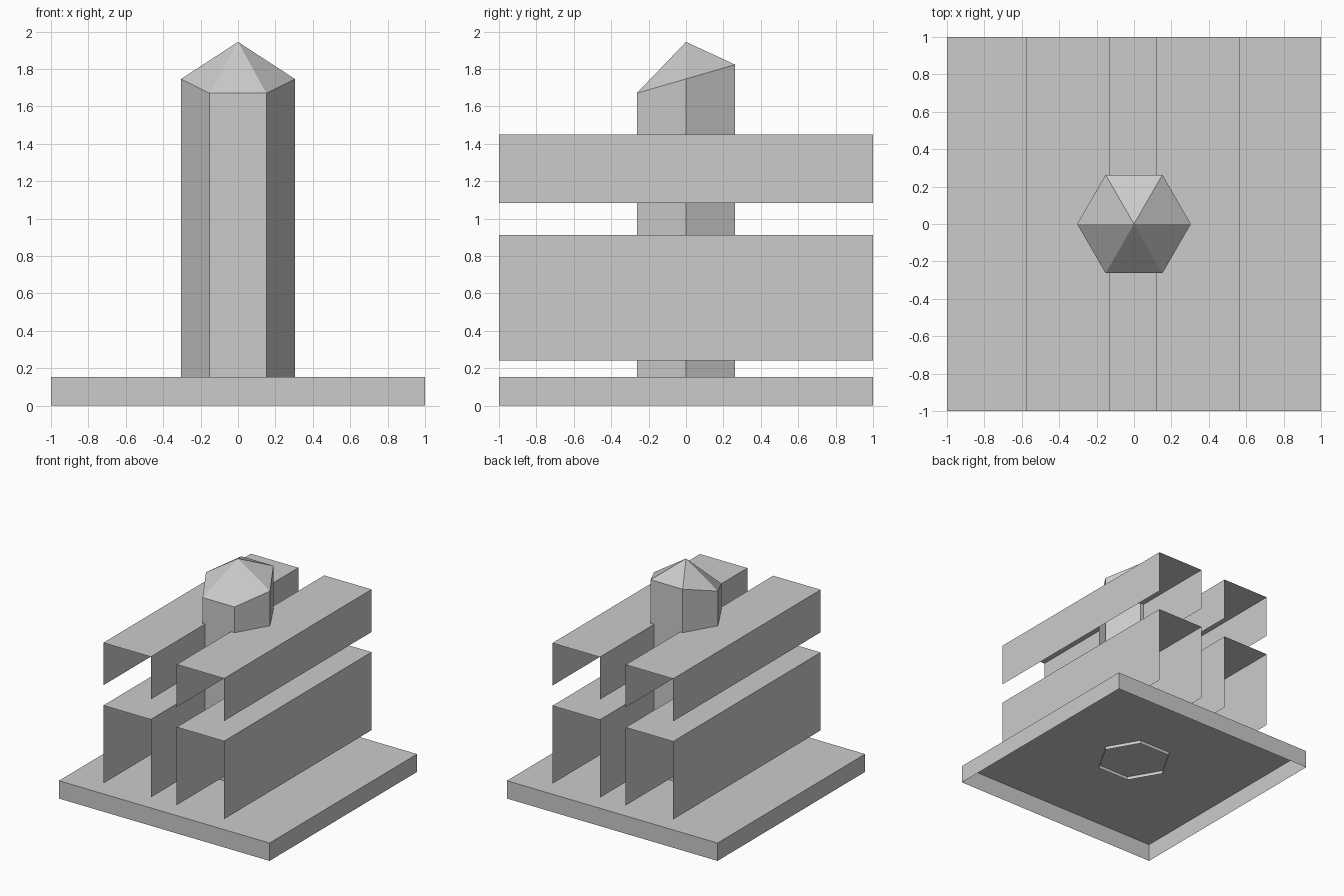
import bpy
import math

# Remove the default cube
cube = bpy.data.objects.get("Cube")
if cube:
    bpy.data.objects.remove(cube, do_unlink=True)

# Single plain material
grey = bpy.data.materials.new("light_grey")
grey.use_nodes = True
COLOUR = (0.6, 0.6, 0.6, 1)
grey.diffuse_color = COLOUR
grey.node_tree.nodes["Principled BSDF"].inputs["Base Color"].default_value = COLOUR


def make_object(name, verts, faces):
    mesh = bpy.data.meshes.new(name)
    mesh.from_pydata(verts, [], faces)
    mesh.materials.append(grey)
    mesh.update()
    obj = bpy.data.objects.new(name, mesh)
    bpy.context.collection.objects.link(obj)
    return obj


def channel(name, x0, x1, z0, z1, closed_ends=False):
    """Thin shell with a top and two long sides, open underneath."""
    profile = [(x0, z0), (x0, z1), (x1, z1), (x1, z0)]
    verts = [(x, y, z) for y in (-1, 1) for x, z in profile]
    faces = [(i, i + 4, i + 5, i + 1) for i in range(3)]
    if closed_ends:
        faces += [(0, 1, 2, 3), (7, 6, 5, 4)]
    return make_object(name, verts, faces)


# Base tray, open underneath
channel("base", -1, 1, 0, 0.153, closed_ends=True)

# Two tiers of long open slabs on each side of the tower
for side, x0, x1 in (("right", -0.578, -0.128), ("left", 0.118, 0.568)):
    channel(f"lower_slab_{side}", x0, x1, 0.243, 0.912)
    channel(f"upper_slab_{side}", x0, x1, 1.085, 1.45)

# Hexagonal tower with slanted eaves and a pointed roof
SIDES, RADIUS = 6, 0.304
ring = [(RADIUS * math.cos(math.tau * i / SIDES),
         RADIUS * math.sin(math.tau * i / SIDES)) for i in range(SIDES)]
foot = [(x, y, 0.125) for x, y in ring]
eaves = [(x, y, 1.747 + 0.29 * y) for x, y in ring]
pairs = [(i, (i + 1) % SIDES) for i in range(SIDES)]

make_object("tower", foot + eaves,
            [(i, j, j + SIDES, i + SIDES) for i, j in pairs])
make_object("roof", eaves + [(0, 0, 1.945)],
            [(i, j, SIDES) for i, j in pairs])
